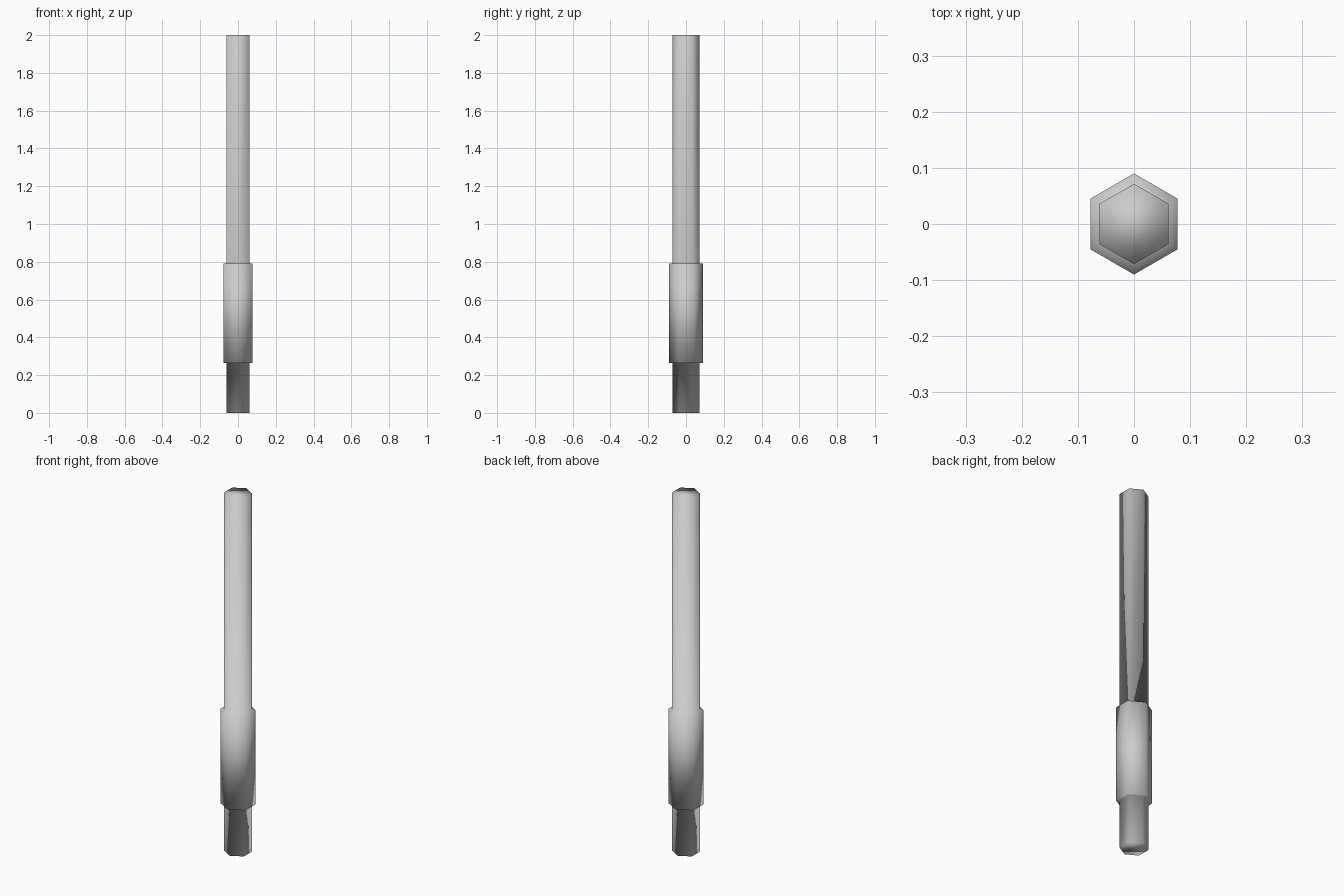
import bpy, bmesh
from math import cos, sin, pi

if "Cube" in bpy.data.objects:
    bpy.data.objects.remove(bpy.data.objects["Cube"])

SHAFT_R, SLEEVE_R = 0.0715, 0.09
# Stepped profile (radius, height), swept as hexagonal rings
PROFILE = [(SHAFT_R, 0.0), (SHAFT_R, 0.265), (SLEEVE_R, 0.265),
           (SLEEVE_R, 0.79), (SHAFT_R, 0.79), (SHAFT_R, 2.0)]
SIDES = 6

bm = bmesh.new()
rings = []
for r, z in PROFILE:
    rings.append([bm.verts.new((r * cos(pi / 2 + 2 * pi * i / SIDES),
                                r * sin(pi / 2 + 2 * pi * i / SIDES), z))
                  for i in range(SIDES)])

# Shaft and sleeve walls
for low, high in zip(rings, rings[1:]):
    for i in range(SIDES):
        j = (i + 1) % SIDES
        bm.faces.new((low[i], low[j], high[j], high[i]))

# End caps, each split into two quads across the corners
for ring in (rings[0], rings[-1]):
    bm.faces.new(ring[0:4])
    bm.faces.new(ring[3:] + ring[:1])

bmesh.ops.recalc_face_normals(bm, faces=bm.faces)
for f in bm.faces:
    f.smooth = True

mesh = bpy.data.meshes.new("hex_rod_with_sleeve")
bm.to_mesh(mesh)
bm.free()
rod = bpy.data.objects.new("hex_rod_with_sleeve", mesh)
bpy.context.collection.objects.link(rod)
